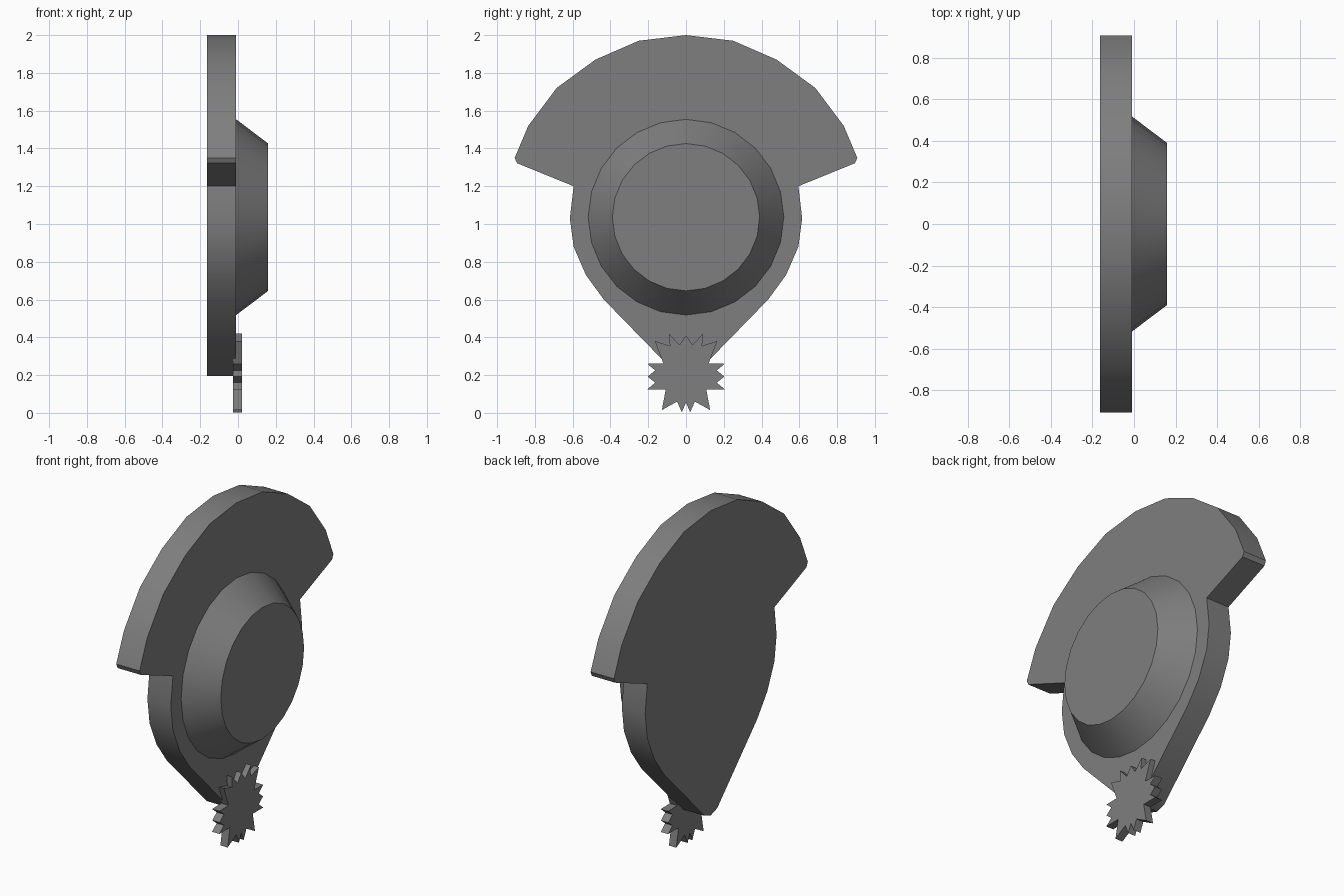
import bpy
import bmesh
import math

cube = bpy.data.objects.get("Cube")
if cube:
    bpy.data.objects.remove(cube, do_unlink=True)

grey = bpy.data.materials.new("mid grey")
grey.use_nodes = True
grey.diffuse_color = (0.21, 0.21, 0.21, 1)
grey.node_tree.nodes["Principled BSDF"].inputs["Base Color"].default_value = grey.diffuse_color


def mirrored(half):
    """Close a half outline (top to bottom, y >= 0) by mirroring it across y = 0."""
    return half + [(-y, z) for y, z in reversed(half) if y > 0]


def circle(radius, z, sides=24):
    angles = [math.tau * i / sides for i in range(sides)]
    return [(radius * math.sin(a), z + radius * math.cos(a)) for a in angles]


def loft(name, back, front, x_back, x_front):
    """Solid between two matching outlines in the y-z plane."""
    bm = bmesh.new()
    a = [bm.verts.new((x_back, y, z)) for y, z in back]
    b = [bm.verts.new((x_front, y, z)) for y, z in front]
    bm.faces.new(a)
    bm.faces.new(b)
    for i in range(len(a)):
        j = (i + 1) % len(a)
        bm.faces.new((a[i], a[j], b[j], b[i]))
    bmesh.ops.recalc_face_normals(bm, faces=bm.faces)
    mesh = bpy.data.meshes.new(name)
    bm.to_mesh(mesh)
    bm.free()
    mesh.materials.append(grey)
    obj = bpy.data.objects.new(name, mesh)
    bpy.context.collection.objects.link(obj)
    bpy.ops.object.select_all(action="DESELECT")
    obj.select_set(True)
    bpy.context.view_layer.objects.active = obj
    bpy.ops.object.shade_smooth_by_angle(angle=math.radians(30))
    return obj


# Backing plate: wide fan on top, tapering to a rounded tip
plate = mirrored([(0, 2), (0.25, 1.97), (0.48, 1.87), (0.685, 1.72), (0.835, 1.52),
                  (0.907, 1.35), (0.895, 1.322), (0.595, 1.2), (0.615, 1.03),
                  (0.595, 0.88), (0.53, 0.73), (0.435, 0.6), (0.06, 0.215), (0, 0.195)])
loft("backing_plate", plate, plate, -0.163, -0.01)

# Tapered round boss on the plate
loft("round_boss", circle(0.518, 1.036), circle(0.39, 1.036), -0.01, 0.16)

# Small spiky star at the tip
star = mirrored([(0, 0.41), (0.035, 0.36), (0.09, 0.42), (0.085, 0.355), (0.165, 0.38),
                 (0.12, 0.262), (0.205, 0.26), (0.163, 0.225), (0.203, 0.192),
                 (0.163, 0.16), (0.205, 0.125), (0.107, 0.125), (0.128, 0.015),
                 (0.047, 0.06), (0.022, 0.003), (0, 0.055)])
loft("tip_star", star, star, -0.026, 0.022)
